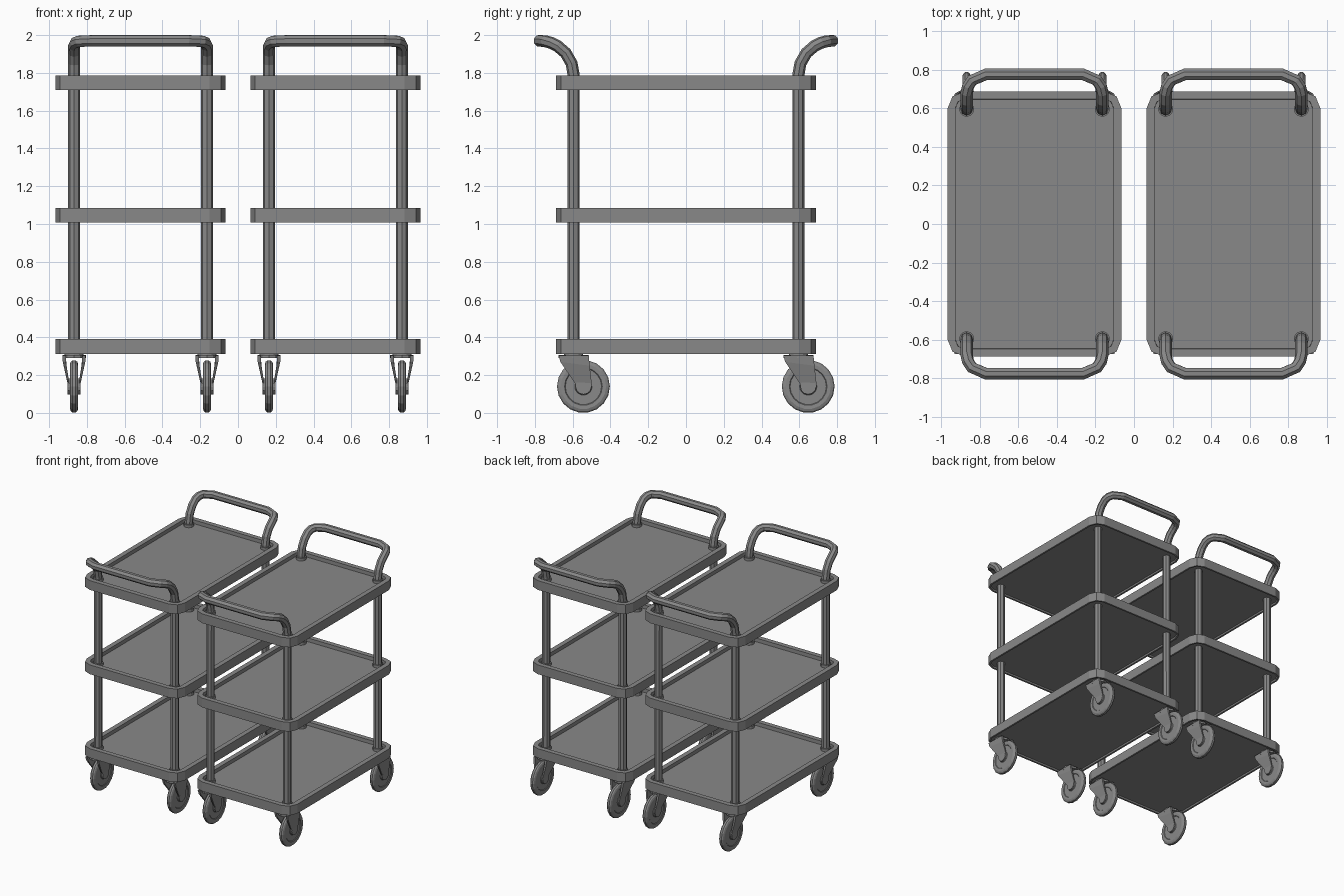
import bpy, bmesh
from math import sin, cos, pi, asin
from mathutils import Matrix

if "Cube" in bpy.data.objects:
    bpy.data.objects.remove(bpy.data.objects["Cube"])

CART_X = 0.516           # cart centre offset
POST_X, POST_Y = 0.352, 0.595

grey = bpy.data.materials.new("dark_grey")
grey.diffuse_color = (0.25, 0.25, 0.25, 1)
grey.use_nodes = True
grey.node_tree.nodes["Principled BSDF"].inputs["Base Color"].default_value = grey.diffuse_color


def finish(bm, name, loc=(0, 0, 0)):
    bmesh.ops.recalc_face_normals(bm, faces=bm.faces)
    me = bpy.data.meshes.new(name)
    bm.to_mesh(me)
    bm.free()
    me.materials.append(grey)
    ob = bpy.data.objects.new(name, me)
    ob.location = loc
    bpy.context.collection.objects.link(ob)
    return ob


def ring(bm, hx, hy, c, z):
    """Rounded rectangle loop with two-segment corners."""
    out = []
    for k, (sx, sy) in enumerate([(1, 1), (-1, 1), (-1, -1), (1, -1)]):
        for a in (0, pi / 4, pi / 2):
            t = k * pi / 2 + a
            out.append(bm.verts.new((sx * (hx - c) + c * cos(t), sy * (hy - c) + c * sin(t), z)))
    return out


def bridge(bm, a, b):
    n = len(a)
    for i in range(n):
        bm.faces.new((a[i], a[(i + 1) % n], b[(i + 1) % n], b[i]))


def tray(name, x, z):
    """Shelf with raised rim and slightly recessed underside."""
    bm = bmesh.new()
    steps = [(0.02, 0.012), (0.015, 0), (0, 0), (0, 0.077), (0.04, 0.077), (0.041, 0.047)]
    loops = [ring(bm, 0.45 - i, 0.687 - i, 0.085 - i, z + h) for i, h in steps]
    for a, b in zip(loops, loops[1:]):
        bridge(bm, a, b)
    bm.faces.new(loops[0])
    bm.faces.new(loops[-1])
    return finish(bm, name, (x, 0, 0))


def cyl(bm, r, depth, loc, axis='Z', n=12, sy=1):
    m = Matrix.Translation(loc)
    if axis == 'X':
        m = m @ Matrix.Rotation(pi / 2, 4, 'Y')
    m = m @ Matrix.Diagonal((1, sy, 1, 1))
    bmesh.ops.create_cone(bm, cap_ends=True, segments=n, radius1=r, radius2=r, depth=depth, matrix=m)


def lathe_x(bm, profile, centre, n):
    """Spin (x, radius) profile about the X axis."""
    loops = []
    for x, r in profile:
        loops.append([bm.verts.new((centre[0] + x, centre[1] + r * cos(2 * pi * i / n),
                                    centre[2] + r * sin(2 * pi * i / n))) for i in range(n)])
    for a, b in zip(loops, loops[1:]):
        bridge(bm, a, b)
    bm.faces.new(loops[0])
    bm.faces.new(loops[-1])


def handle_frame(name, x, side):
    """Two posts joined by a flared push handle, one continuous tube."""
    half = [(POST_X, POST_Y, 0.34), (POST_X, POST_Y, 1.79)]
    for deg in (20, 40, 58, 70, 80, 90):
        t = deg * pi / 180
        y = POST_Y + 0.181 * (1 - cos(t))
        s = max(0, min(1, (y - 0.676) / 0.1))
        half.append((POST_X - 0.1 + 0.1 * cos(asin(s)), y, 1.789 + 0.181 * sin(t)))
    pts = half + [(-px, y, z) for px, y, z in reversed(half)]
    cu = bpy.data.curves.new(name, 'CURVE')
    cu.dimensions = '3D'
    cu.bevel_depth = 0.032
    cu.bevel_resolution = 2
    cu.use_fill_caps = True
    cu.materials.append(grey)
    sp = cu.splines.new('POLY')
    sp.points.add(len(pts) - 1)
    for p, (px, y, z) in zip(sp.points, pts):
        p.co = (px, side * y, z, 1)
    sp.use_smooth = False
    ob = bpy.data.objects.new(name, cu)
    ob.location.x = x
    bpy.context.collection.objects.link(ob)
    bpy.ops.object.select_all(action='DESELECT')
    ob.select_set(True)
    bpy.context.view_layer.objects.active = ob
    bpy.ops.object.convert(target='MESH')


def caster(name, x, y):
    # wheel with shallow web and rounded tyre
    axle = (0, 0.052, 0.14)
    bm = bmesh.new()
    half = [(0.024, 0.03), (0.022, 0.042), (0.017, 0.046), (0.017, 0.096), (0.021, 0.1),
            (0.022, 0.12), (0.017, 0.133), (0.008, 0.14)]
    lathe_x(bm, half + [(-a, r) for a, r in reversed(half)], axle, 18)
    finish(bm, name + "_wheel", (x, y, 0))
    # swivel plate, fork legs and axle
    bm = bmesh.new()
    cyl(bm, 0.05, 0.03, (0, 0, 0.312))
    cyl(bm, 0.062, 0.016, (0, 0, 0.298), sy=1.28)
    outline = [(-0.08, 0.305), (-0.07, 0.27), (0.008, 0.155), (0.016, 0.118), (0.05, 0.098),
               (0.085, 0.112), (0.097, 0.145), (0.085, 0.25), (0.08, 0.305)]
    for s in (1, -1):
        a, b = [], []
        for py, pz in outline:
            f = max(0, min(1, (pz - 0.15) / 0.13))
            px = 0.032 + 0.03 * f
            a.append(bm.verts.new((s * px, py, pz)))
            b.append(bm.verts.new((s * (px - 0.008 - 0.01 * f), py, pz)))
        # split plate at the fold so faces stay planar
        for v in (a, b):
            for idx in ((0, 1, 7, 8), (1, 2, 6, 7), (2, 3, 4, 5, 6)):
                bm.faces.new([v[i] for i in idx])
        bridge(bm, a, b)
    cyl(bm, 0.042, 0.07, axle, 'X', 12)
    finish(bm, name + "_fork", (x, y, 0))


for cart, cx in (("left_cart", -CART_X), ("right_cart", CART_X)):
    for level, z in (("bottom", 0.313), ("middle", 1.009), ("top", 1.709)):
        tray(f"{cart}_{level}_shelf", cx, z)
        # post collars on the shelf floor
        bm = bmesh.new()
        for sx in (-1, 1):
            for sy in (-1, 1):
                cyl(bm, 0.039, 0.03, (sx * POST_X, sy * POST_Y, z + 0.054))
        finish(bm, f"{cart}_{level}_collars", (cx, 0, 0))
    for end, side in (("front", -1), ("back", 1)):
        handle_frame(f"{cart}_{end}_handle_frame", cx, side)
        for hand, sx in (("left", -1), ("right", 1)):
            caster(f"{cart}_{end}_{hand}_caster", cx + sx * POST_X, side * POST_Y)
